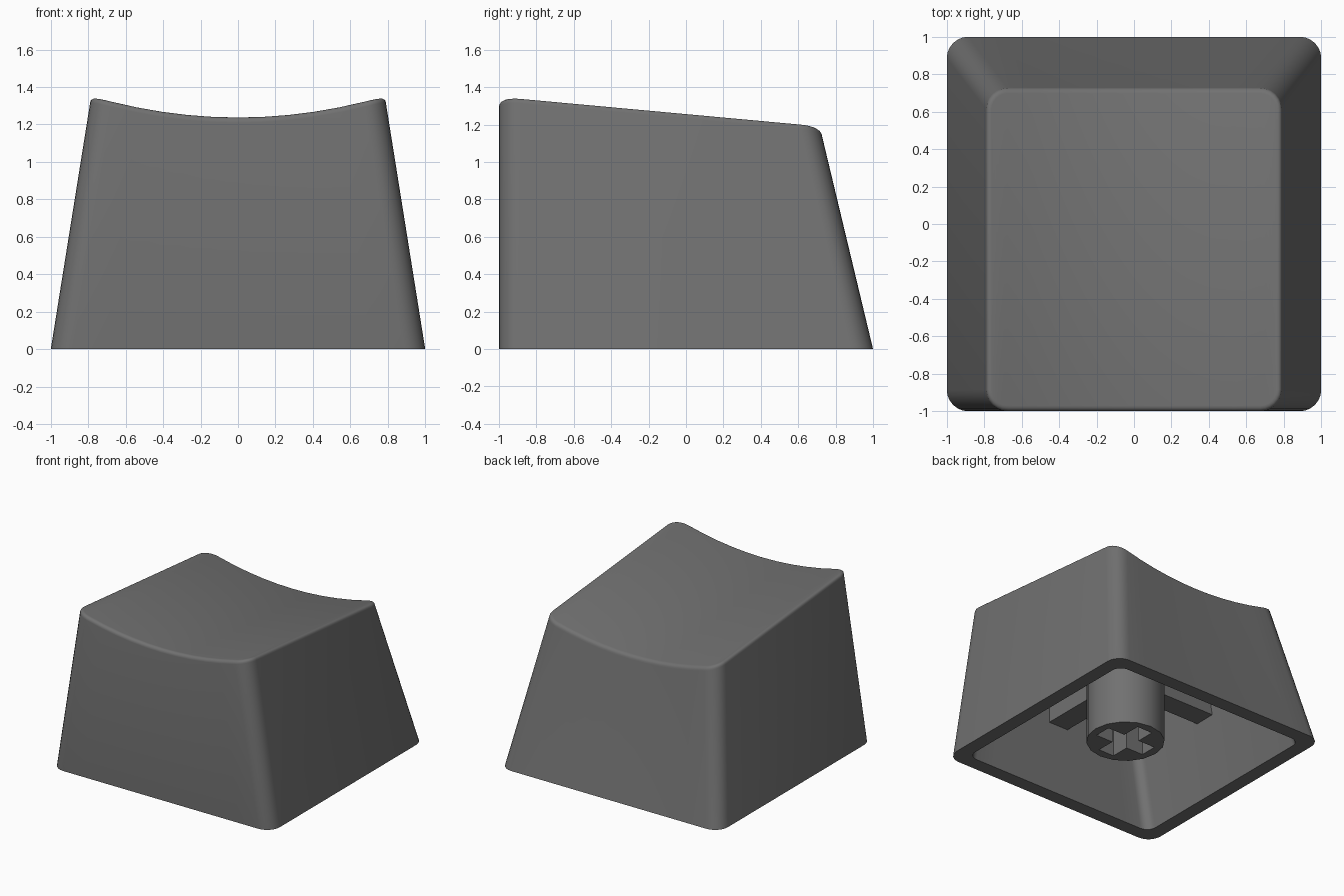
import bpy, bmesh
from math import sin, cos, pi

if "Cube" in bpy.data.objects:
    bpy.data.objects.remove(bpy.data.objects["Cube"])

STEM_Y = -0.1
dark = bpy.data.materials.new("dark_plastic")
dark.diffuse_color = (0.165, 0.165, 0.165, 1)
dark.use_nodes = True
dark.node_tree.nodes["Principled BSDF"].inputs["Base Color"].default_value = dark.diffuse_color


def surface(x, y):
    # scooped top: parabola across x, sloping down towards the back
    return 1.24 + 0.185 * x * x - 0.0918 * (y + 1)


def rounded_rect(hx, y0, y1, r, seg=6, div=10):
    # front half runs left to right, back half mirrors it so points pair up
    def half(y, s):
        pts = [(-hx + r - r * cos(a), y + s * (r - r * sin(a)))
               for a in (i * pi / 2 / seg for i in range(seg + 1))]
        w = hx - r
        mid = [(-w + 2 * w * i / div, y) for i in range(1, div)]
        return pts + mid + [(-x, v) for x, v in reversed(pts)]
    return half(y0, 1) + half(y1, -1)[::-1]


def make_object(name, bm):
    bmesh.ops.recalc_face_normals(bm, faces=bm.faces)
    me = bpy.data.meshes.new(name)
    bm.to_mesh(me)
    bm.free()
    me.materials.append(dark)
    ob = bpy.data.objects.new(name, me)
    bpy.context.collection.objects.link(ob)
    return ob


def smooth(ob):
    bpy.ops.object.select_all(action='DESELECT')
    ob.select_set(True)
    bpy.context.view_layer.objects.active = ob
    bpy.ops.object.shade_smooth_by_angle(angle=pi / 6)


# keycap shell: cavity ceiling -> inner walls -> rim -> outer walls -> rounded lip -> top
bm = bmesh.new()
rings = []


def add_ring(rect, drop=None):
    rings.append([bm.verts.new((x, y, 0 if drop is None else surface(x, y) - drop))
                  for x, y in rect])


add_ring(rounded_rect(0.69, -0.885, 0.635, 0.07), 0.115)
add_ring(rounded_rect(0.885, -0.885, 0.885, 0.08))
add_ring(rounded_rect(1, -1, 1, 0.115))
F = 0.03
for i in range(5):
    a = i * pi / 8
    d = F * (1 - cos(a))
    add_ring(rounded_rect(0.79 - d, -1 + d, 0.728 - d, 0.115 - d), F * (1 - sin(a)))
for lo, hi in zip(rings, rings[1:]):
    n = len(lo)
    for i in range(n):
        j = (i + 1) % n
        bm.faces.new((lo[i], lo[j], hi[j], hi[i]))
for ring in (rings[0], rings[-1]):
    n = len(ring)
    for i in range(n // 2 - 1):
        bm.faces.new((ring[i], ring[i + 1], ring[n - 2 - i], ring[n - 1 - i]))
smooth(make_object("keycap_shell", bm))


def prism(name, outline, z0, z1):
    b = bmesh.new()
    lo = [b.verts.new((x, y + STEM_Y, z0)) for x, y in outline]
    hi = [b.verts.new((x, y + STEM_Y, z1)) for x, y in outline]
    n = len(lo)
    for i in range(n):
        b.faces.new((lo[i], lo[(i + 1) % n], hi[(i + 1) % n], hi[i]))
    b.faces.new(lo)
    b.faces.new(hi)
    return make_object(name, b)


# switch stem with a cross-shaped socket
stem = prism("stem", [(0.295 * cos(i * pi / 8), 0.295 * sin(i * pi / 8)) for i in range(16)],
             0.11, 1.07)
L, W = 0.225, 0.07
arm = [(L, -W), (L, W), (W, W)]
cross = []
for c, s in ((1, 0), (0, 1), (-1, 0), (0, -1)):
    cross += [(x * c - y * s, x * s + y * c) for x, y in arm]
cutter = prism("socket_cutter", cross, 0.0, 0.6)
cutter.hide_render = True
mod = stem.modifiers.new("socket", 'BOOLEAN')
mod.operation = 'DIFFERENCE'
mod.solver = 'EXACT'
mod.object = cutter
bpy.context.view_layer.objects.active = stem
bpy.ops.object.modifier_apply(modifier="socket")
bpy.data.objects.remove(cutter)
smooth(stem)


# support ribs from the stem out to the walls
def rib(name, direction, bottom_len, top_len):
    dx, dy = direction
    b = bmesh.new()
    vs = []
    for z, length in ((0.59, bottom_len), (None, top_len)):
        for along, side in ((0.25, -0.09), (0.25, 0.09), (length, 0.09), (length, -0.09)):
            x = dx * along - dy * side
            y = STEM_Y + dy * along + dx * side
            vs.append(b.verts.new((x, y, z if z else surface(0, y) - 0.1)))
    for f in ((0, 1, 2, 3), (4, 5, 6, 7), (0, 1, 5, 4), (1, 2, 6, 5), (2, 3, 7, 6), (3, 0, 4, 7)):
        b.faces.new([vs[i] for i in f])
    make_object(name, b)


rib("rib_right", (1, 0), 0.81, 0.74)
rib("rib_left", (-1, 0), 0.81, 0.74)
rib("rib_front", (0, -1), 0.80, 0.80)
rib("rib_back", (0, 1), 0.86, 0.77)
